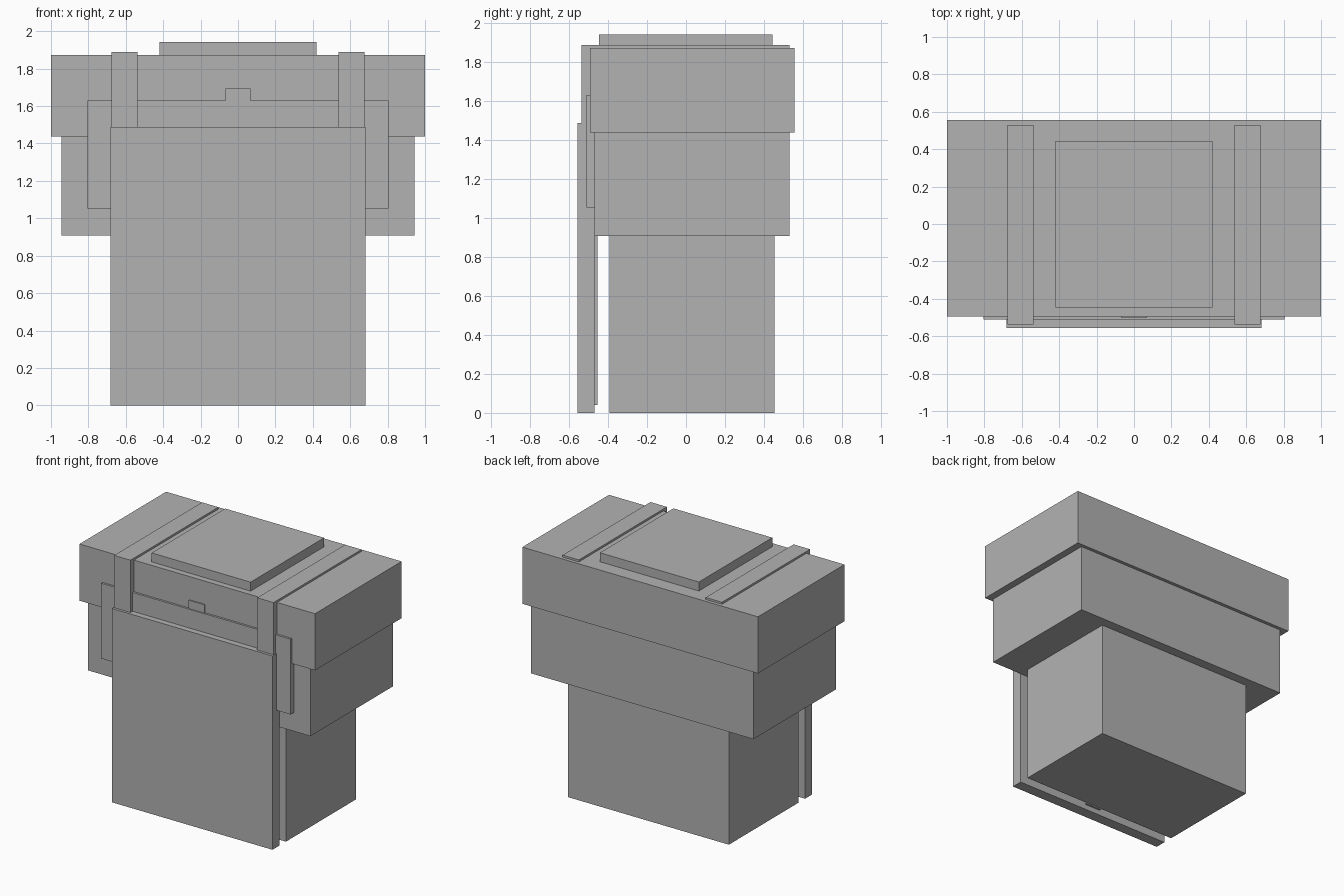
import bpy
import bmesh

if "Cube" in bpy.data.objects:
    bpy.data.objects.remove(bpy.data.objects["Cube"])

grey = bpy.data.materials.new("plain grey")
grey.diffuse_color = (0.448, 0.448, 0.448, 1.0)
grey.use_nodes = True
grey.node_tree.nodes["Principled BSDF"].inputs["Base Color"].default_value = grey.diffuse_color


def extrude_x(name, profile, x0, x1):
    """Solid made by sweeping a (y, z) outline along x."""
    bm = bmesh.new()
    face = bm.faces.new([bm.verts.new((x0, y, z)) for y, z in profile])
    swept = bmesh.ops.extrude_face_region(bm, geom=[face])["geom"]
    moved = [v for v in swept if isinstance(v, bmesh.types.BMVert)]
    bmesh.ops.translate(bm, verts=moved, vec=(x1 - x0, 0, 0))
    bmesh.ops.recalc_face_normals(bm, faces=bm.faces)
    mesh = bpy.data.meshes.new(name)
    bm.to_mesh(mesh)
    bm.free()
    mesh.materials.append(grey)
    obj = bpy.data.objects.new(name, mesh)
    bpy.context.collection.objects.link(obj)
    return obj


def block(name, half_width, y0, y1, z0, z1):
    """Box centred on x = 0."""
    outline = [(y0, z0), (y1, z0), (y1, z1), (y0, z1)]
    return extrude_x(name, outline, -half_width, half_width)


# Stepped body
block("lower_body", 0.682, -0.393, 0.454, 0.0, 0.92)
block("middle_body", 0.944, -0.47, 0.53, 0.909, 1.445)
block("upper_body", 1.0, -0.494, 0.556, 1.438, 1.873)

# Raised plate on the top
block("top_plate", 0.42, -0.447, 0.444, 1.865, 1.942)

# Layered front panels and the narrow strip behind them
block("front_panel", 0.682, -0.556, -0.47, 0.0, 1.487)
block("wide_back_panel", 0.804, -0.51, -0.465, 1.053, 1.631)
block("centre_strip", 0.067, -0.503, -0.455, 0.04, 1.695)

# Straps running over the top and down behind the front panel
strap = [(-0.536, 1.46), (-0.48, 1.46), (-0.48, 1.86),
         (0.53, 1.86), (0.53, 1.888), (-0.536, 1.888)]
for side, x0, x1 in (("left", -0.677, -0.538), ("right", 0.538, 0.677)):
    extrude_x(side + "_strap", strap, x0, x1)
